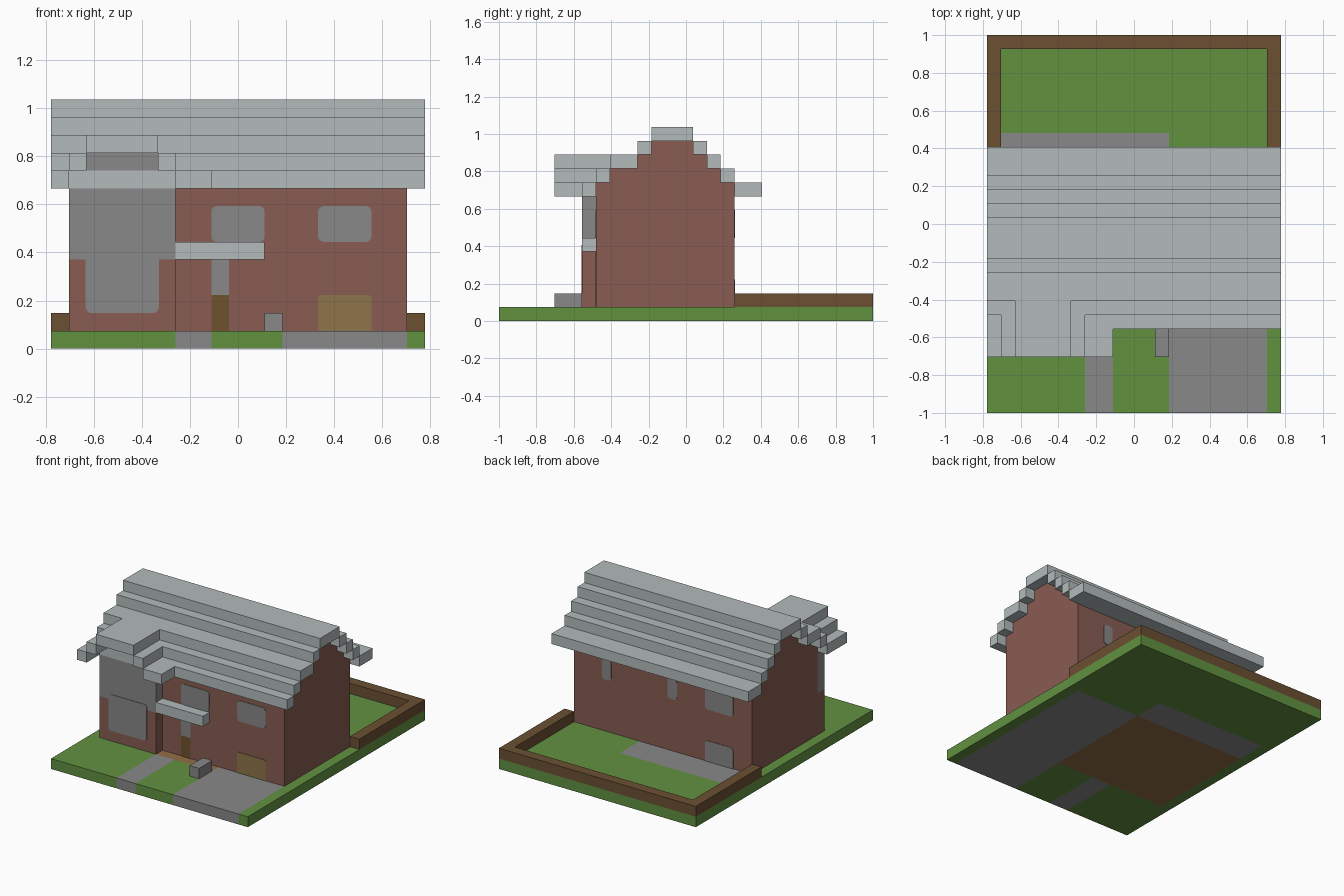
import bpy, bmesh, math

default = bpy.data.objects.get("Cube")
if default:
    bpy.data.objects.remove(default, do_unlink=True)

U = 2 / 27            # one block
NX, NY = 21, 27       # plot size in blocks


def linear(c):
    c /= 255
    return c / 12.92 if c <= 0.04045 else ((c + 0.055) / 1.055) ** 2.4


def material(name, r, g, b):
    m = bpy.data.materials.new(name)
    m.use_nodes = True
    col = (linear(r), linear(g), linear(b), 1)
    m.diffuse_color = col
    m.node_tree.nodes["Principled BSDF"].inputs["Base Color"].default_value = col
    return m


GRASS = material("grass green", 98, 145, 64)
GREY = material("stone grey", 136, 136, 136)
ROOF = material("pale roof grey", 179, 187, 187)
BRICK = material("brick red", 136, 92, 82)
SOIL = material("earth brown", 107, 80, 50)
TIMBER = material("floor tan", 148, 109, 70)
OCHRE = material("garage ochre", 141, 117, 72)
DOOR = material("door brown", 110, 82, 45)


def place(x, y, z):
    return ((x - NX / 2) * U, (y - NY / 2) * U, z * U)


def finish(name, bm, *mats):
    bmesh.ops.recalc_face_normals(bm, faces=bm.faces)
    me = bpy.data.meshes.new(name)
    bm.to_mesh(me)
    bm.free()
    for m in mats:
        me.materials.append(m)
    ob = bpy.data.objects.new(name, me)
    bpy.context.collection.objects.link(ob)
    return ob


def block_mesh(x, y, z):
    bm = bmesh.new()
    bmesh.ops.create_cube(bm, size=1)
    for v in bm.verts:
        v.co = place(*(r[0] if c < 0 else r[1] for r, c in zip((x, y, z), v.co)))
    return bm


def box(name, mat, x, y, z):
    return finish(name, block_mesh(x, y, z), mat)


def plate(name, mat, x, z, y, back=False, r_low=0.3, r_high=0.3):
    """Thin panel with rounded corners lying on a wall at depth y."""
    bm = bmesh.new()
    out = 0.05 if back else -0.05
    verts = []
    corners = [(x[1], z[1], r_high, -1, -1), (x[0], z[1], r_high, 1, -1),
               (x[0], z[0], r_low, 1, 1), (x[1], z[0], r_low, -1, 1)]
    for i, (cx, cz, r, sx, sz) in enumerate(corners):
        for k in range(4 if r else 1):
            a = math.pi / 2 * (i + k / 3)
            px = cx + r * (sx + math.cos(a))
            pz = cz + r * (sz + math.sin(a))
            verts.append(bm.verts.new(place(px, y, pz)))
    face = bm.faces.new(verts)
    ext = bmesh.ops.extrude_face_region(bm, geom=[face])["geom"]
    moved = [v for v in ext if isinstance(v, bmesh.types.BMVert)]
    bmesh.ops.translate(bm, verts=moved, vec=(0, out * U, 0))
    return finish(name, bm, mat)


# Ground slab, cut along paving edges and coloured by zone
bm = block_mesh((0, NX), (0, NY), (0, 1))
cuts = [(c, 0, 0) for c in (1, 7, 9, 13, 20)] + [(0, c, 0) for c in (6, 17, 20)]
for c in cuts:
    axis = (1, 0, 0) if c[0] else (0, 1, 0)
    bmesh.ops.bisect_plane(bm, geom=bm.verts[:] + bm.edges[:] + bm.faces[:],
                           plane_co=place(*c), plane_no=axis)
zones = [((7, 9), (0, 6), 1),      # path
         ((13, 20), (0, 17), 1),   # drive and garage floor
         ((1, 13), (17, 20), 1),   # patio
         ((1, 13), (6, 17), 2)]    # house floor
for f in bm.faces:
    c = f.calc_center_median()
    gx, gy = c.x / U + NX / 2, c.y / U + NY / 2
    for zx, zy, index in zones:
        if zx[0] < gx < zx[1] and zy[0] - 0.1 < gy < zy[1]:
            f.material_index = index
finish("ground", bm, GRASS, GREY, TIMBER)

# Garden wall around the back lawn
box("garden_wall_right", SOIL, (0, 1), (17, 26), (1, 2))
box("garden_wall_left", SOIL, (20, 21), (17, 26), (1, 2))
box("garden_wall_back", SOIL, (0, 21), (26, 27), (1, 2))

# House body and the stepped gable filling
box("house_walls", BRICK, (1, 20), (7, 17), (1, 10))
for z, y in ((10, (8, 16)), (11, (10, 15)), (12, (11, 14))):
    box(f"gable_step_{z}", BRICK, (1, 20), y, (z, z + 1))

# Stepped main roof
courses = [(9, (6, 7), (17, 19)), (10, (7, 8), (16, 17)),
           (11, (8, 10), (15, 16)), (12, (10, 11), (14, 15))]
for z, front, back in courses:
    box(f"roof_front_course_{z}", ROOF, (0, 21), front, (z, z + 1))
    box(f"roof_back_course_{z}", ROOF, (0, 21), back, (z, z + 1))
box("roof_ridge", ROOF, (0, 21), (11, 14), (13, 14))

# Front bay with its own small stepped roof
box("bay_base", BRICK, (1, 7), (6, 7), (1, 5))
box("bay_upper", GREY, (1, 7), (6, 7), (5, 9))
box("bay_gable", GREY, (2, 6), (6, 8), (10, 11))
plate("bay_window", GREY, (1.95, 6.05), (2, 5.5), 6)
box("bay_eave_right", ROOF, (0, 1), (4, 6), (9, 10))
box("bay_eave_left", ROOF, (7, 9), (4, 6), (9, 10))
box("bay_roof_step_right", ROOF, (1, 2), (4, 7), (10, 11))
box("bay_roof_step_left", ROOF, (6, 7), (4, 7), (10, 11))
box("bay_roof_ridge", ROOF, (2, 6), (4, 8), (11, 12))

# Porch canopy and kerb block
box("porch_canopy", ROOF, (7, 12), (6, 7), (5, 6))
box("kerb_block", GREY, (12, 13), (4, 6), (1, 2))

# Front openings
for n, x in (("middle", (9, 12)), ("left", (15, 18))):
    plate(f"front_window_{n}", GREY, x, (6, 8), 7)
plate("garage_door", OCHRE, (15, 18), (1, 3), 7, r_low=0, r_high=0.15)
plate("front_door", DOOR, (9, 10), (1, 3), 7, r_low=0, r_high=0)
plate("front_door_glass", GREY, (9, 10), (3, 5), 7, r_low=0, r_high=0)

# Back openings
for i, x in enumerate(((3, 6), (9, 10), (16, 17))):
    plate(f"back_window_{i + 1}", GREY, x, (6, 8), 17, back=True)
plate("back_door", GREY, (3, 6), (1, 3), 17, back=True, r_low=0)
